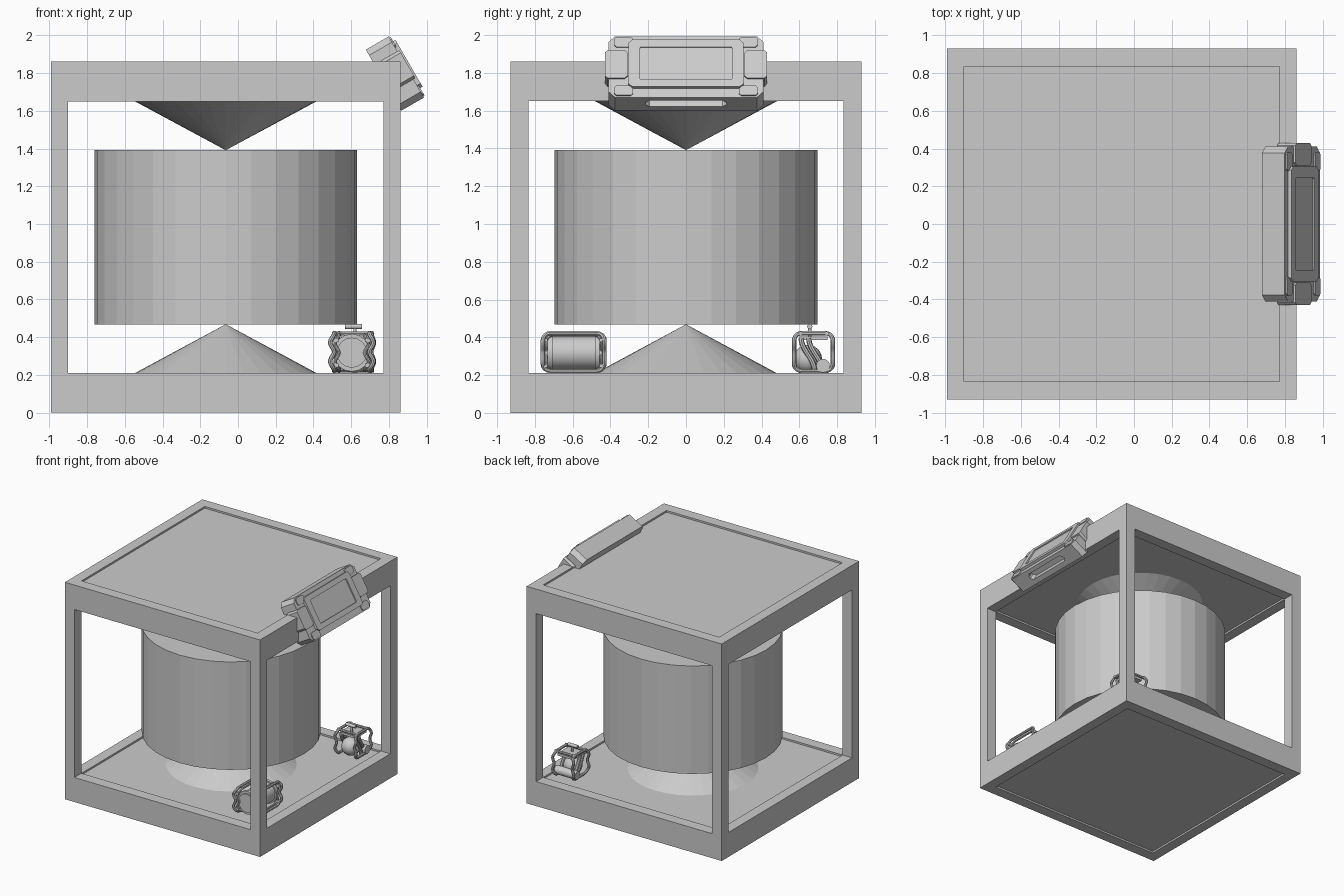
import bpy, bmesh, math
from mathutils import Matrix, Vector

if "Cube" in bpy.data.objects:
    bpy.data.objects.remove(bpy.data.objects["Cube"])

grey = bpy.data.materials.new("plain_grey")
grey.use_nodes = True
grey.diffuse_color = (0.6, 0.6, 0.6, 1)
grey.node_tree.nodes["Principled BSDF"].inputs["Base Color"].default_value = grey.diffuse_color

CX = -0.065          # centre of the frame in x


def finish(name, mesh, smooth=False):
    mesh.materials.clear()
    mesh.materials.append(grey)
    ob = bpy.data.objects.new(name, mesh)
    bpy.context.scene.collection.objects.link(ob)
    if smooth:
        bpy.ops.object.select_all(action='DESELECT')
        ob.select_set(True)
        bpy.context.view_layer.objects.active = ob
        bpy.ops.object.shade_smooth_by_angle(angle=math.radians(40))
    return ob


def from_bmesh(name, bm, smooth=False):
    bmesh.ops.recalc_face_normals(bm, faces=bm.faces)
    mesh = bpy.data.meshes.new(name)
    bm.to_mesh(mesh)
    bm.free()
    return finish(name, mesh, smooth)


def box(name, centre, size):
    bm = bmesh.new()
    bmesh.ops.create_cube(bm, size=1, matrix=Matrix.Translation(centre) @ Matrix.Diagonal((*size, 1)))
    return from_bmesh(name, bm)


def cone(name, centre, r1, r2, depth, sides=32, axis='Z', smooth=False):
    turn = {'Z': Matrix(), 'Y': Matrix.Rotation(math.pi / 2, 4, 'X'),
            'X': Matrix.Rotation(math.pi / 2, 4, 'Y')}[axis]
    bm = bmesh.new()
    bmesh.ops.create_cone(bm, cap_ends=True, segments=sides, radius1=r1, radius2=r2,
                          depth=depth, matrix=Matrix.Translation(centre) @ turn)
    return from_bmesh(name, bm, smooth)


def prism(name, outline, low, high, matrix):
    bm = bmesh.new()
    face = bm.faces.new([bm.verts.new((u, v, low)) for u, v in outline])
    new = bmesh.ops.extrude_face_region(bm, geom=[face])["geom"]
    bmesh.ops.translate(bm, vec=(0, 0, high - low),
                        verts=[g for g in new if isinstance(g, bmesh.types.BMVert)])
    bmesh.ops.transform(bm, matrix=matrix, verts=bm.verts)
    return from_bmesh(name, bm)


def chamfered(hu, hv, c, cu=0, cv=0):
    pts = [(hu, hv - c), (hu - c, hv), (c - hu, hv), (-hu, hv - c),
           (-hu, c - hv), (c - hu, -hv), (hu - c, -hv), (hu, c - hv)]
    return [(u + cu, v + cv) for u, v in pts]


def bake(ob):
    """Replace an object's data with its evaluated mesh."""
    graph = bpy.context.evaluated_depsgraph_get()
    return bpy.data.meshes.new_from_object(ob.evaluated_get(graph))


def carve(ob, cutters):
    for cutter in cutters:
        cutter.hide_render = True
        mod = ob.modifiers.new("cut", 'BOOLEAN')
        mod.operation, mod.solver, mod.object = 'DIFFERENCE', 'EXACT', cutter
    mesh = bake(ob)
    ob.modifiers.clear()
    ob.data = mesh
    for cutter in cutters:
        bpy.data.objects.remove(cutter)


def tube(name, points, radius, closed=False):
    data = bpy.data.curves.new(name, 'CURVE')
    data.dimensions = '3D'
    data.bevel_depth, data.bevel_resolution = radius, 2
    data.use_fill_caps = not closed
    line = data.splines.new('POLY')
    line.points.add(len(points) - 1)
    for p, co in zip(line.points, points):
        p.co = (*co, 1)
    line.use_cyclic_u = closed
    ob = bpy.data.objects.new(name, data)
    bpy.context.scene.collection.objects.link(ob)
    mesh = bake(ob)
    bpy.data.objects.remove(ob)
    return finish(name, mesh, True)


def cage_loop(name, x, side, cy, half_y, cz, half_z, radius, pinch):
    """Rounded upright loop whose sides bend inwards at mid height."""
    r, path = 0.04, []
    corners = [(1, 1), (-1, 1), (-1, -1), (1, -1)]
    for i, (sy, sz) in enumerate(corners):
        for k in range(6):
            a = math.pi / 2 * (i + k / 5)
            path.append((sy * (half_y - r) + r * math.cos(a), sz * (half_z - r) + r * math.sin(a)))
        if sy == sz:                       # short top or bottom run
            continue
        direction = -1 if i == 1 else 1    # upright run
        for k in range(1, 8):
            path.append((sy * half_y, direction * (half_z - r) * (2 * k / 8 - 1)))
    pts = []
    for y, z in path:
        bend = 0.5 + 0.5 * math.cos(2 * math.pi * z / half_z)
        pts.append((x - side * pinch * bend, cy + y, cz + z))
    return tube(name, pts, radius, True)


# Open cube frame
frame = box("frame", (CX, 0, 0.93), (1.85, 1.86, 1.86))
hole = 1.67
carve(frame, [box("cut_x", (CX, 0, 0.93), (3, hole, 1.44)),
              box("cut_y", (CX, 0, 0.93), (hole, 3, 1.44)),
              box("cut_z", (CX, 0, 0.93), (hole, hole, 3))])

# Slightly recessed floor and roof panels
for name, z in (("floor_panel", 0.105), ("roof_panel", 1.755)):
    box(name, (CX, 0, z), (hole, hole, 0.18))

# Drum held between two cone points
cone("drum", (CX, 0, 0.93), 0.695, 0.695, 0.925)
cone("lower_cone", (CX, 0, 0.331), 0.513, 0, 0.276)
cone("upper_cone", (CX, 0, 1.529), 0, 0.513, 0.276)

# Tilted display unit on the upper left edge: u across, v up the slope, w outwards
s = math.sqrt(3) / 2
tilt = Matrix(((0, -0.5, s, 0.892), (1, 0, 0, 0), (0, s, 0.5, 1.832), (0, 0, 0, 1)))
body = prism("display_body", chamfered(0.41, 0.187, 0.035), -0.14, 0, tilt)
slot_turn = tilt @ Matrix.Rotation(math.pi / 2, 4, 'X')
carve(body, [prism("slot_cut", chamfered(0.215, 0.03, 0.022, 0, -0.065), 0.13, 0.25, slot_turn)])
bezel = prism("display_bezel", chamfered(0.305, 0.143, 0.02, 0, 0.01), -0.01, 0.022, tilt)
carve(bezel, [prism("screen_cut", chamfered(0.243, 0.1, 0.004, 0, 0.01), 0.012, 0.1, tilt)])
for side, label in ((-1, "right"), (1, "left")):
    prism("display_ear_" + label, chamfered(0.06, 0.085, 0.015, side * 0.37, 0.01), -0.1, 0.012, tilt)
    for end in (-1, 1):
        prism("display_corner_pad", chamfered(0.05, 0.03, 0.012, side * 0.33, end * 0.148),
              -0.06, 0.008, tilt)

# Front motor: barrel with end flanges inside a bent tube cage
mx, my, mz = 0.603, -0.595, 0.318
cone("motor_barrel", (mx, my, mz), 0.088, 0.088, 0.26, 24, 'Y', True)
for end in (-1, 1):
    cone("motor_flange", (mx, my + end * 0.125, mz), 0.1, 0.1, 0.025, 16, 'Y', True)
    cone("motor_cap", (mx, my + end * 0.142, mz), 0.08, 0.08, 0.015, 16, 'Y', True)
for side in (-1, 1):
    cage_loop("motor_cage_outer", mx + side * 0.115, side, my, 0.163, 0.322, 0.1, 0.012, 0.022)
    cage_loop("motor_cage_inner", mx + side * 0.09, side, my, 0.148, 0.318, 0.095, 0.009, 0.022)
    for end in (-1, 1):
        for z in (0.25, 0.385):
            box("motor_bracket", (mx + side * 0.092, my + end * 0.148, z), (0.045, 0.02, 0.02))

# Back pump: round housing, bent pipes and a top valve in a smaller cage
px, py, pz = 0.62, 0.675, 0.318
bm = bmesh.new()
bmesh.ops.create_uvsphere(bm, u_segments=20, v_segments=12, radius=0.075,
                          matrix=Matrix.Translation((px, py - 0.03, 0.285)))
from_bmesh("pump_housing", bm, True)
for side in (-1, 1):
    cage_loop("pump_cage", px + side * 0.1, side, py, 0.103, 0.322, 0.1, 0.012, 0.015)
    for k in range(2):
        pipe = []
        for i in range(13):
            t = i / 12
            y = py - 0.065 + k * 0.04 + 0.07 * (0.5 - 0.5 * math.cos(math.pi * t))
            pipe.append((px + side * 0.07, y, 0.225 + 0.17 * (1 - t)))
        tube("pump_pipe", pipe, 0.014)
    tube("pump_cage_bar", [(px - 0.1, py + side * 0.07, 0.42), (px + 0.1, py + side * 0.07, 0.42)], 0.011)
cone("pump_outlet", (px, py + 0.05, 0.25), 0.036, 0.036, 0.2, 16, 'X', True)
box("pump_top_plate", (px, py, 0.395), (0.15, 0.15, 0.02))
cone("valve_stem", (px, 0.655, 0.425), 0.009, 0.009, 0.06, 12, 'Z', True)
cone("valve_handle", (px - 0.007, 0.655, 0.457), 0.014, 0.014, 0.09, 12, 'X', True)
